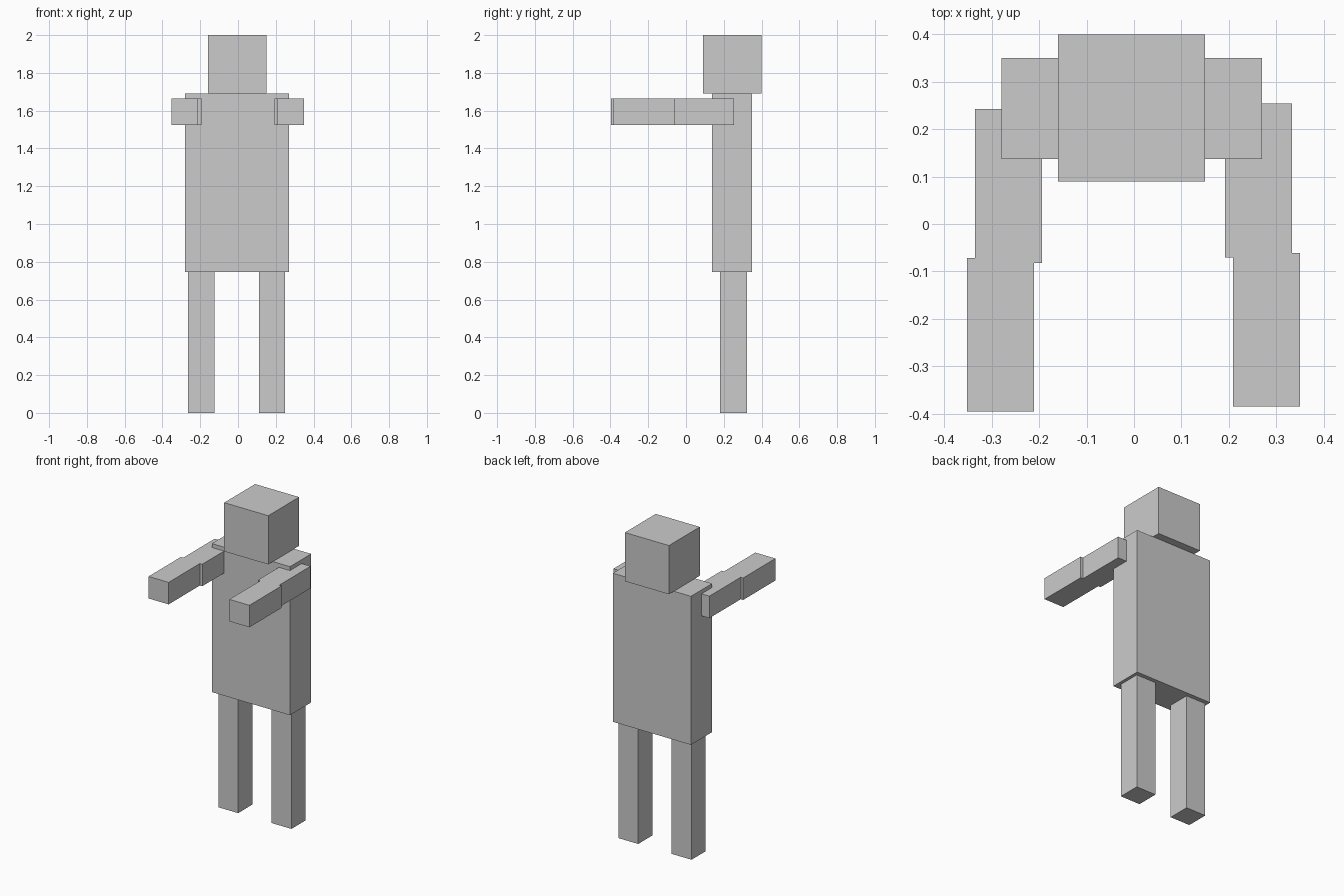
import bpy

if "Cube" in bpy.data.objects:
    bpy.data.objects.remove(bpy.data.objects["Cube"])

grey = bpy.data.materials.new("plain_grey")
grey.diffuse_color = (0.6, 0.6, 0.6, 1)
grey.use_nodes = True
grey.node_tree.nodes["Principled BSDF"].inputs["Base Color"].default_value = grey.diffuse_color


def box(name, x, y, z):
    """Box spanning the given (min, max) range on each axis."""
    spans = (x, y, z)
    bpy.ops.mesh.primitive_cube_add(size=1, location=[(a + b) / 2 for a, b in spans])
    obj = bpy.context.object
    obj.name = name
    obj.scale = [b - a for a, b in spans]
    bpy.ops.object.transform_apply(location=False, rotation=False, scale=True)
    obj.data.materials.append(grey)
    return obj


# Head and torso
box("head", (-0.16, 0.15), (0.09, 0.40), (1.69, 2.0))
box("torso", (-0.28, 0.27), (0.137, 0.35), (0.745, 1.69))

# Legs
for side, x in (("right", -0.265), ("left", 0.11)):
    box(side + "_leg", (x, x + 0.14), (0.18, 0.323), (0, 0.747))

# Arms reaching forward, forearm stepped slightly outward from the upper arm
ARM_Z = (1.525, 1.665)
for side, upper_x, fore_x, dy in (("right", -0.335, -0.352, 0), ("left", 0.192, 0.209, 0.011)):
    box(side + "_upper_arm", (upper_x, upper_x + 0.141), (-0.082 + dy, 0.243 + dy), ARM_Z)
    box(side + "_forearm", (fore_x, fore_x + 0.141), (-0.396 + dy, -0.072 + dy), ARM_Z)
